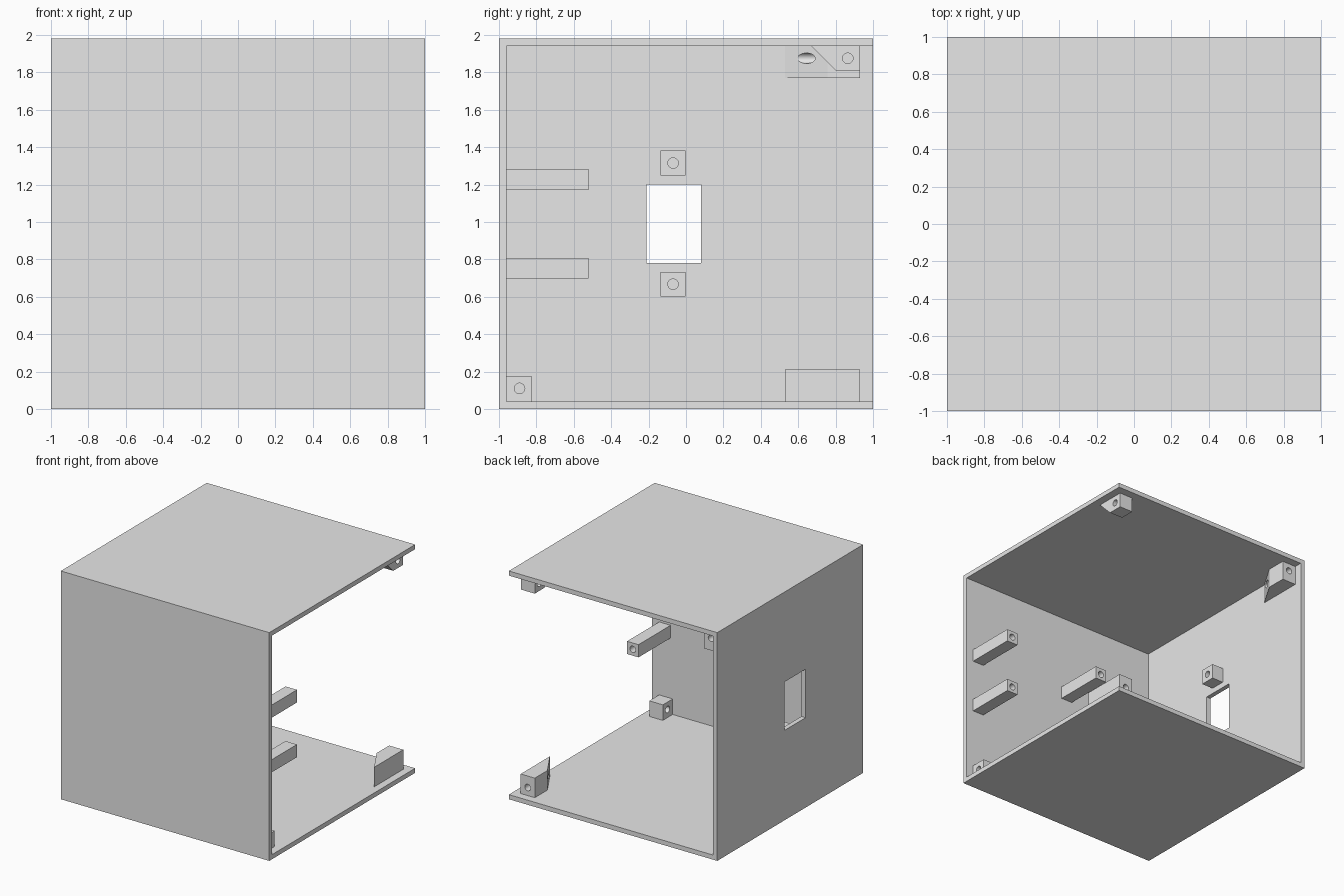
import bpy
import bmesh
from math import radians
from mathutils import Matrix, Vector

if "Cube" in bpy.data.objects:
    bpy.data.objects.remove(bpy.data.objects["Cube"], do_unlink=True)

grey = bpy.data.materials.new("plain_grey")
grey.use_nodes = True
grey.diffuse_color = (0.8, 0.8, 0.8, 1)
grey.node_tree.nodes["Principled BSDF"].inputs["Base Color"].default_value = (0.8, 0.8, 0.8, 1)

HOLE = 0.028


def finish(name, bm):
    bmesh.ops.recalc_face_normals(bm, faces=bm.faces)
    mesh = bpy.data.meshes.new(name)
    bm.to_mesh(mesh)
    bm.free()
    mesh.materials.append(grey)
    ob = bpy.data.objects.new(name, mesh)
    bpy.context.collection.objects.link(ob)
    return ob


def prism(name, outline, direction):
    """Extrude a flat outline along a direction."""
    bm = bmesh.new()
    face = bm.faces.new([bm.verts.new(p) for p in outline])
    new = bmesh.ops.extrude_face_region(bm, geom=[face])["geom"]
    bmesh.ops.translate(bm, vec=direction,
                        verts=[v for v in new if isinstance(v, bmesh.types.BMVert)])
    return finish(name, bm)


def box(name, x, y, z):
    outline = [(x[0], y[0], z[0]), (x[1], y[0], z[0]), (x[1], y[1], z[0]), (x[0], y[1], z[0])]
    return prism(name, outline, (0, 0, z[1] - z[0]))


def drill(axis, start, end):
    """Cylinder cutter along x or y, between two points."""
    a, b = Vector(start), Vector(end)
    turn = Matrix.Rotation(radians(90), 4, "Y" if axis == "x" else "X")
    bm = bmesh.new()
    bmesh.ops.create_cone(bm, cap_ends=True, segments=32, radius1=HOLE, radius2=HOLE,
                          depth=(b - a).length,
                          matrix=Matrix.Translation((a + b) / 2) @ turn)
    return finish("cutter", bm)


def cut(ob, *cutters):
    """Subtract the cutters, bake the result and remove them."""
    for c in cutters:
        mod = ob.modifiers.new("cut", "BOOLEAN")
        mod.operation = "DIFFERENCE"
        mod.solver = "EXACT"
        mod.object = c
    bpy.context.view_layer.update()
    graph = bpy.context.evaluated_depsgraph_get()
    mesh = bpy.data.meshes.new_from_object(ob.evaluated_get(graph))
    ob.modifiers.clear()
    ob.data = mesh
    for c in cutters:
        bpy.data.objects.remove(c, do_unlink=True)


# Housing: open on the +x side and at the back, with a window in the -x wall
housing = box("housing", (-1, 1), (-1, 1), (0, 1.98))
cut(housing,
    box("cutter", (-0.96, 1.2), (-0.96, 1.2), (0.04, 1.94)),
    box("cutter", (-1.1, -0.9), (-0.21, 0.08), (0.78, 1.2)))

# Four standoff rods on the inside of the front wall
for side, x in (("left", 0.875), ("middle", -0.08)):
    for level, z in (("lower", 0.753), ("upper", 1.227)):
        rod = box(f"{side}_{level}_rod", (x - 0.055, x + 0.055), (-0.96, -0.52),
                  (z - 0.055, z + 0.055))
        cut(rod, drill("y", (x, -0.72, z), (x, -0.4, z)))

# Screw blocks above and below the window
for level, z in (("lower", 0.667), ("upper", 1.315)):
    block = box(f"{level}_window_block", (-0.96, -0.85), (-0.135, -0.003),
                (z - 0.066, z + 0.066))
    cut(block, drill("x", (-0.94, -0.069, z), (-0.7, -0.069, z)))

# Side panel mounts: floor block at the front, chamfered block under the roof
floor_block = box("floor_front_block", (0.8, 0.93), (-0.96, -0.825), (0.04, 0.175))
cut(floor_block, drill("x", (0.7, -0.89, 0.11), (1.0, -0.89, 0.11)))

roof_block = prism("roof_side_block", [(0.8, 0.67, 1.94), (0.8, 0.8, 1.81),
                                       (0.8, 0.93, 1.81), (0.8, 0.93, 1.94)], (0.13, 0, 0))
cut(roof_block, drill("x", (0.7, 0.865, 1.875), (1.0, 0.865, 1.875)))


# Back panel mounts: wedge-nosed blocks at opposite corners
def wedge_mount(name, outer, inner, z, hole_z):
    outline = [(outer, 0.53, z), (outer, 0.93, z), (inner, 0.93, z), (inner, 0.757, z)]
    ob = prism(name, outline, (0, 0, 0.17))
    x = (outer + inner) / 2
    cut(ob, drill("y", (x, 0.4, hole_z), (x, 1.1, hole_z)))


wedge_mount("roof_back_mount", -0.96, -0.825, 1.77, 1.875)
wedge_mount("floor_back_mount", 0.935, 0.8, 0.04, 0.11)
